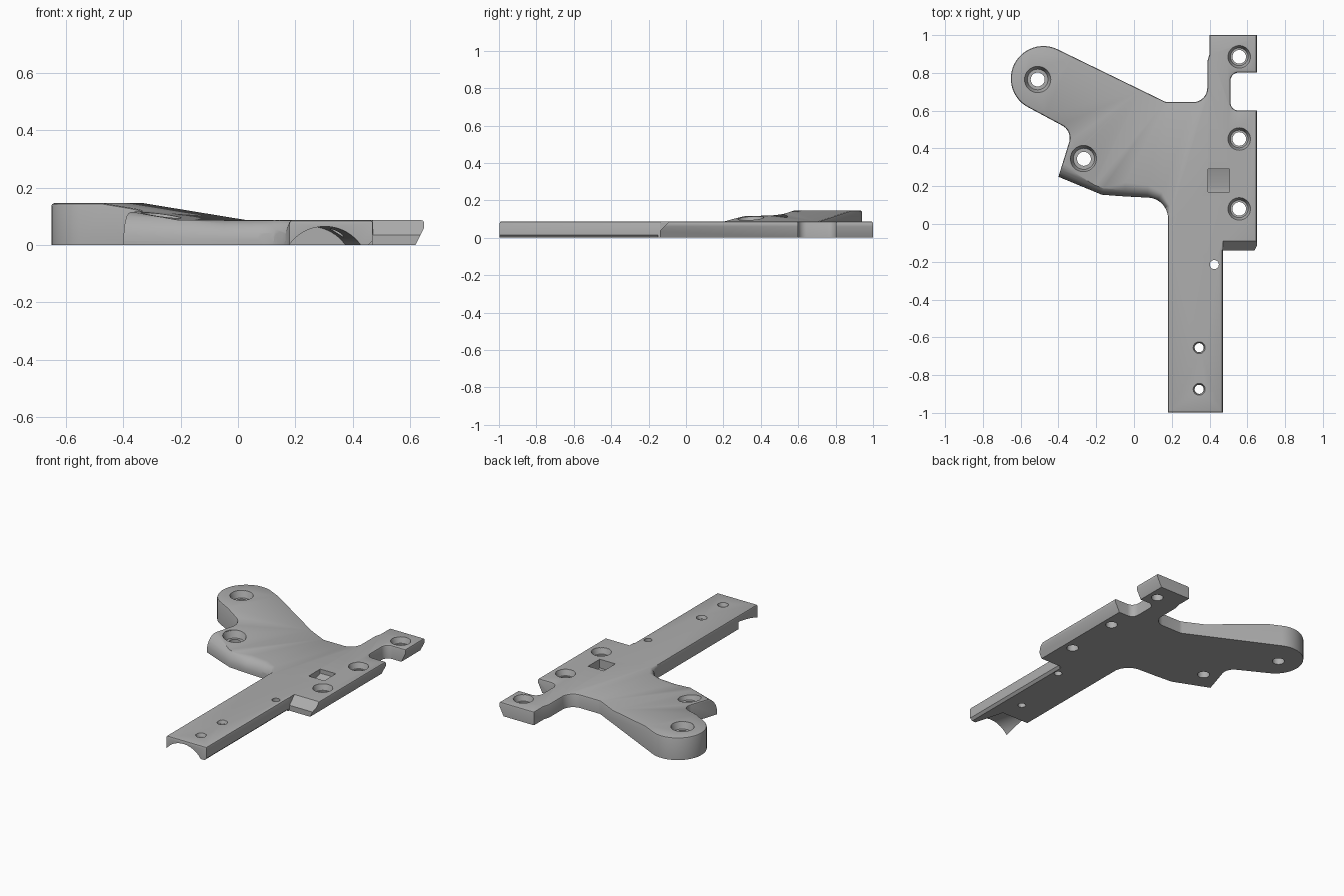
import bpy, bmesh, math
from mathutils import Matrix, Vector

cube = bpy.data.objects.get("Cube")
if cube:
    bpy.data.objects.remove(cube, do_unlink=True)

LOW, HIGH = 0.087, 0.146


def arc(cx, cy, r, a, b, n=8):
    angles = [math.radians(a + (b - a) * i / n) for i in range(n + 1)]
    return [(cx + r * math.cos(t), cy + r * math.sin(t)) for t in angles]


def make_object(name, bm):
    bmesh.ops.recalc_face_normals(bm, faces=bm.faces)
    mesh = bpy.data.meshes.new(name)
    bm.to_mesh(mesh)
    bm.free()
    obj = bpy.data.objects.new(name, mesh)
    bpy.context.collection.objects.link(obj)
    return obj


def loft(name, sections):
    """Closed solid through matching rings of points."""
    bm = bmesh.new()
    rings = [[bm.verts.new(p) for p in ring] for ring in sections]
    bm.faces.new(rings[0])
    bm.faces.new(rings[-1])
    for a, b in zip(rings, rings[1:]):
        for i in range(len(a)):
            j = (i + 1) % len(a)
            bm.faces.new((a[i], a[j], b[j], b[i]))
    return make_object(name, bm)


def prism(name, pts, h0, h1, matrix=Matrix()):
    return loft(name, [[matrix @ Vector((x, y, h)) for x, y in pts] for h in (h0, h1)])


def cone(name, x, y, z0, z1, r0, r1):
    return loft(name, [[(px, py, z) for px, py in arc(x, y, r, 0, 348.75, 31)]
                       for z, r in ((z0, r0), (z1, r1))])


def cut(body, cutter):
    cutter.hide_render = True
    mod = body.modifiers.new("cut", "BOOLEAN")
    mod.operation = "DIFFERENCE"
    mod.solver = "EXACT"
    mod.object = cutter
    bpy.context.view_layer.objects.active = body
    bpy.ops.object.modifier_apply(modifier=mod.name)
    bpy.data.objects.remove(cutter, do_unlink=True)


# Bracket outline: stem, rail with notch, arm, front edge
outline = [(0.18, -0.997), (0.47, -0.997), (0.47, -0.14), (0.65, -0.14), (0.65, 0.6)]
outline += arc(0.555, 0.645, 0.045, 270, 180)
outline += arc(0.555, 0.757, 0.045, 180, 90)
outline += [(0.65, 0.802), (0.65, 1.0), (0.4, 1.0), (0.4, 0.9), (0.388, 0.86)]
outline += arc(0.313, 0.72, 0.075, 0, -90)
outline += arc(0.18, 0.69, 0.045, -90, -116, 3)
outline += arc(-0.48, 0.77, 0.172, 64, 244, 24)
outline += arc(-0.415, 0.455, 0.075, 64, -14)
outline += [(-0.4, 0.25), (-0.17, 0.155), (-0.05, 0.146)]
outline += arc(0.07, 0.03, 0.11, 90, 0, 10)
bracket = prism("bracket", outline, 0, HIGH + 0.03)

# Top surface: low plate, ramp, raised arm end
along = Vector((0.903, -0.43, 0))
across = Vector((0.43, 0.903, 0))
frame = Matrix((along, (0, 0, 1), across)).transposed().to_4x4()
frame.translation = (0.02, 0.68, 0)
ramp = [(0, LOW), (1.6, LOW), (1.6, 0.3), (-1.2, 0.3), (-1.2, HIGH), (-0.4, HIGH)]
cut(bracket, prism("ramp_cutter", ramp, -2, 2, frame))

# Small chamfer around the top rim
bm = bmesh.new()
bm.from_mesh(bracket.data)
rim = [e for e in bm.edges if e.is_manifold and e.calc_face_angle() > 0.6
       and min(v.co.z for v in e.verts) > 0.08]
bmesh.ops.bevel(bm, geom=rim, offset=0.01, segments=2, profile=0.5, affect="EDGES",
                clamp_overlap=True)
bm.to_mesh(bracket.data)
bm.free()

# Broad rounding of the front edge, fading into the stem
sections = []
for x, y, nx, ny, w, h in ((-0.46, 0.275, 0.38, 0.92, 0.09, 0.122),
                           (-0.17, 0.155, 0.2, 0.98, 0.075, 0.1),
                           (-0.05, 0.146, 0.04, 1, 0.075, LOW),
                           (0.07, 0.14, 0.05, 1, 0.065, LOW),
                           (0.125, 0.125, 0.5, 0.86, 0.05, LOW),
                           (0.165, 0.085, 0.86, 0.5, 0.03, LOW),
                           (0.18, 0.0, 1, 0, 0.002, LOW)):
    profile = [(-0.04, 0.015)]
    for i in range(9):
        t = math.pi / 2 * i / 8
        profile.append((w * (1 - math.cos(t)), 0.015 + (h - 0.015) * math.sin(t)))
    profile += [(w, 0.3), (-0.04, 0.3)]
    sections.append([(x + nx * u, y + ny * u, z) for u, z in profile])
cut(bracket, loft("front_rounding_cutter", sections))

# Undercut rail side, sloped rail end, chamfered stem side
y_axis = Matrix(((1, 0, 0, 0), (0, 0, 1, 0), (0, 1, 0, 0), (0, 0, 0, 1)))
x_axis = Matrix(((0, 0, 1, 0), (1, 0, 0, 0), (0, 1, 0, 0), (0, 0, 0, 1)))
cut(bracket, prism("rail_side_cutter",
                   [(0.615, -0.01), (0.655, 0.07), (0.8, 0.07), (0.8, -0.01)], -0.5, 1.2, y_axis))
cut(bracket, prism("rail_end_cutter",
                   [(-0.15, 0.025), (-0.085, 0.092), (-0.085, 0.2), (-0.3, 0.2), (-0.3, 0.025)],
                   0.471, 0.9, x_axis))
cut(bracket, prism("stem_side_cutter",
                   [(0.45, -0.005), (0.475, 0.02), (0.5, 0.02), (0.5, -0.005)], -1.1, -0.15, y_axis))

# Arched hollow under the stem end, running out through the right side
hollow = [[(x, y, z) for x, z in arc(cx, -0.088, 0.153, 0, 354, 59)]
          for cx, y in ((0.31, -1.02), (0.25, -0.8))]
cut(bracket, loft("hollow_cutter", hollow))

# Screw holes with countersunk heads
for x, y, top, head, shaft in ((-0.51, 0.765, HIGH, 0.07, 0.037),
                               (-0.265, 0.345, 0.11, 0.072, 0.037),
                               (0.557, 0.885, LOW, 0.06, 0.036),
                               (0.557, 0.45, LOW, 0.06, 0.036),
                               (0.557, 0.08, LOW, 0.06, 0.036),
                               (0.345, -0.655, LOW, 0.032, 0.024),
                               (0.345, -0.875, LOW, 0.032, 0.024),
                               (0.425, -0.215, LOW, 0, 0.024)):
    cut(bracket, cone("shaft_cutter", x, y, -0.1, 0.3, shaft, shaft))
    if head:
        depth = 0.6 * head
        cut(bracket, cone("sink_cutter", x, y, top - depth, top, head * 0.78, head))
        cut(bracket, cone("head_cutter", x, y, top - 0.001, 0.3, head, head))

# Square pocket with a ramped floor
cut(bracket, prism("pocket_cutter",
                   [(0.17, 0.03), (0.2, 0.03), (0.29, 0.06), (0.29, 0.2), (0.17, 0.2)],
                   0.392, 0.505, x_axis))

# Material and shading
grey = bpy.data.materials.new("mid grey")
grey.use_nodes = True
colour = (0.42, 0.42, 0.42, 1)
grey.diffuse_color = colour
grey.node_tree.nodes["Principled BSDF"].inputs["Base Color"].default_value = colour
bracket.data.materials.clear()
bracket.data.materials.append(grey)
for face in bracket.data.polygons:
    face.material_index = 0
bpy.ops.object.select_all(action="DESELECT")
bracket.select_set(True)
bpy.context.view_layer.objects.active = bracket
bpy.ops.object.shade_smooth_by_angle(angle=math.radians(30))
